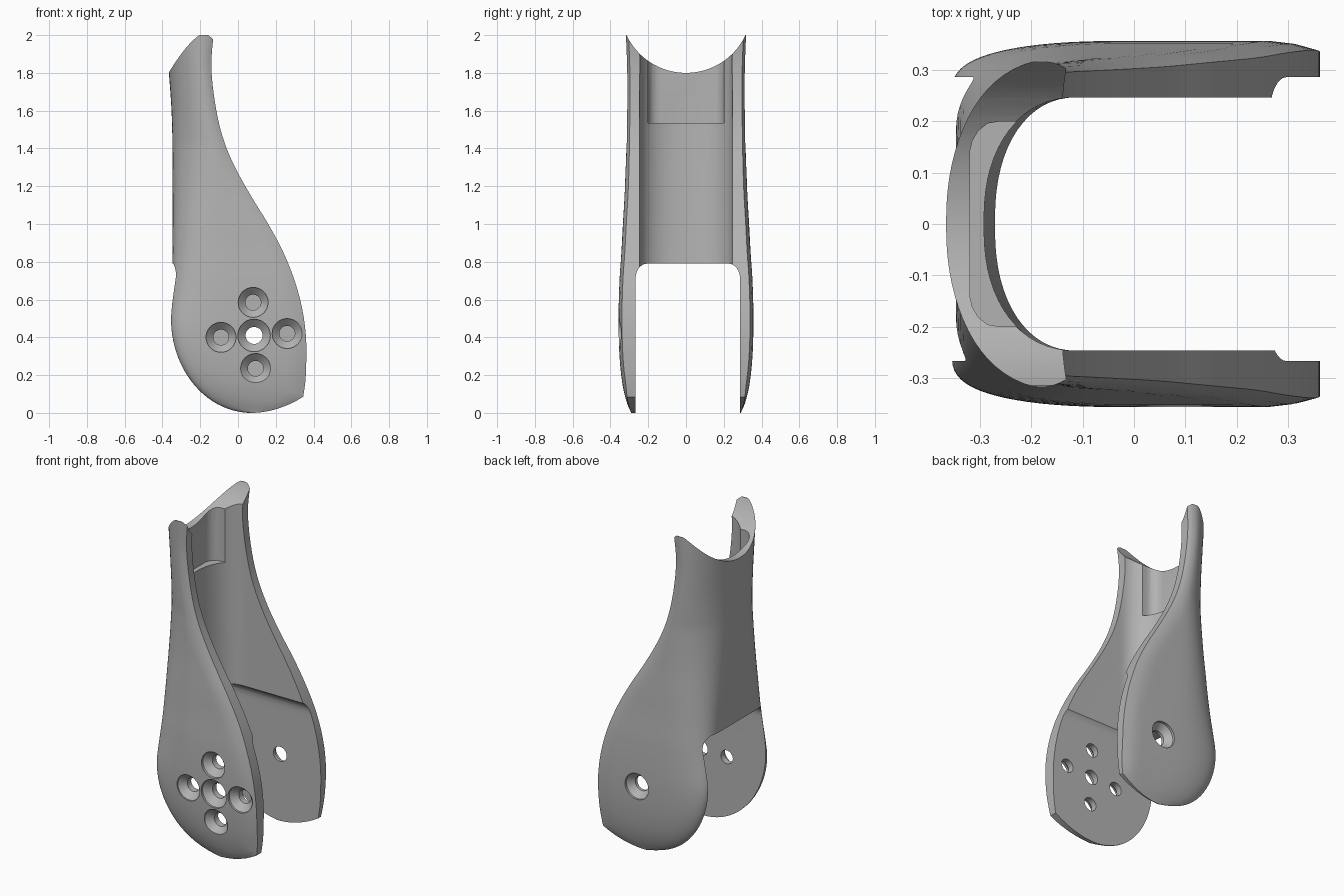
import bpy, bmesh, math
from mathutils import Vector

if "Cube" in bpy.data.objects:
    bpy.data.objects.remove(bpy.data.objects["Cube"])

grey = bpy.data.materials.new("plain grey")
grey.diffuse_color = (0.45, 0.45, 0.45, 1)
grey.use_nodes = True
grey.node_tree.nodes["Principled BSDF"].inputs["Base Color"].default_value = grey.diffuse_color


def interp(keys, z):
    """Smooth (Hermite) interpolation of a list of (z, value) pairs."""
    if z <= keys[0][0]:
        return keys[0][1]
    if z >= keys[-1][0]:
        return keys[-1][1]

    def slope(i):
        a, b = keys[max(i - 1, 0)], keys[min(i + 1, len(keys) - 1)]
        return (b[1] - a[1]) / (b[0] - a[0])

    for i in range(len(keys) - 1):
        (z0, v0), (z1, v1) = keys[i], keys[i + 1]
        if z <= z1:
            h = z1 - z0
            t = (z - z0) / h
            return ((2*t**3 - 3*t*t + 1) * v0 + (t**3 - 2*t*t + t) * h * slope(i)
                    + (3*t*t - 2*t**3) * v1 + (t**3 - t*t) * h * slope(i + 1))


def loft(name, rings):
    """Closed solid through rings of equal point count."""
    bm = bmesh.new()
    vs = [[bm.verts.new(p) for p in r] for r in rings]
    n = len(rings[0])
    for a, b in zip(vs, vs[1:]):
        for i in range(n):
            j = (i + 1) % n
            bm.faces.new((a[i], a[j], b[j], b[i]))
    bm.faces.new(vs[0][::-1])
    bm.faces.new(vs[-1])
    bmesh.ops.recalc_face_normals(bm, faces=bm.faces)
    me = bpy.data.meshes.new(name)
    bm.to_mesh(me)
    bm.free()
    ob = bpy.data.objects.new(name, me)
    bpy.context.collection.objects.link(ob)
    me.materials.append(grey)
    return ob


def corner(x0, y0, rx, ry, n, steps):
    """Superellipse quarter from (x0, y0) to (x0 + rx, y0 + ry)."""
    out = []
    for i in range(steps + 1):
        t = math.pi / 2 * i / steps
        c, s = max(math.cos(t), 0), math.sin(t)
        out.append((x0 + rx * (1 - c ** (2 / n)), y0 + ry * s ** (2 / n)))
    return out


def mirrored(half):
    return half + [(x, -y) for x, y in reversed(half)]


# Shape tables over height
BACK = [(.5, -.355), (.8, -.347), (1.4, -.347), (1.6, -.352), (1.8, -.366), (2, -.385)]
FRONT = [(.085, .345), (.16, .356), (.25, .361), (.4, .36), (.55, .34), (.7, .30),
         (.85, .24), (1, .16), (1.13, .08), (1.27, 0), (1.4, -.06), (1.53, -.10),
         (1.7, -.13), (1.85, -.141), (2, -.13)]
WIDE = [(0, .29), (.05, .312), (.15, .336), (.3, .352), (.5, .357), (.7, .352),
        (.85, .342), (1, .334), (1.2, .323), (1.5, .316), (1.8, .315), (2, .322)]
FLAT = [(0, .265), (.45, .265), (.8, .17), (1.2, .09), (1.8, .01), (2, .01)]
ROUND = [(0, .3), (.5, .35), (.8, .3), (1.4, .25), (2, .235)]
POWER = [(0, 2.5), (.8, 2.5), (1.4, 2.1), (2, 2)]


def body_ring(z):
    if z < .5:
        xl = .07 - .425 * math.sqrt(1 - ((.5 - z) / .5) ** 2)
    else:
        xl = interp(BACK, z)
    xr = .07 + .275 * math.sqrt(z / .085) if z < .085 else interp(FRONT, z)
    w, yw, yf = xr - xl, interp(WIDE, z), interp(FLAT, z)
    rx = min(interp(ROUND, z), .9 * w)
    half = corner(xl, yf, rx, yw - yf, interp(POWER, z), 18)
    half += [(xl + rx + (w - rx) * i / 8, yw) for i in range(1, 9)]
    # soften the front edge
    e = min(.1, .3 * w)
    drop = .018 * min(1, z / .15)
    half = [(x, y - drop * max(0, (x - xr + e) / e) ** 2) for x, y in half]
    return [(x, y, z) for x, y in mirrored(half)]


# Outer body
heights = [.0005, .004, .012, .025, .045, .065, .085, .11, .14, .17]
heights += [.2 + 1.8 * i / 60 for i in range(61)]
body = loft("ankle_shell", [body_ring(z) for z in heights])

cutters = []

# Upper channel, slightly deeper towards the top
rings = []
for z, xl in ((.76, -.27), (1.5, -.292), (2.2, -.297)):
    half = corner(xl, .01, -.11 - xl, .237, 2.2, 16) + [(.7, .247)]
    rings.append([(x, y, z) for x, y in mirrored(half)])
cutters.append(loft("channel_cutter", rings))

# Shallow pocket near the top of the back wall
half = [(-.32, .14), (-.315, .162), (-.303, .182), (-.285, .196), (-.26, .2), (-.1, .2)]
cutters.append(loft("pocket_cutter",
                    [[(x, y, z) for x, y in mirrored(half)] for z in (1.535, 2.2)]))

# Lower slot between the two cheeks, round upper corners
prof = [(-.267, -.2), (.286, -.2)]
for cy, a0 in ((.226, 0), (-.207, 90)):
    for i in range(9):
        a = math.radians(a0 + 90 * i / 8)
        prof.append((cy + .06 * math.cos(a), .71 + .08 * math.sin(a)))
cutters.append(loft("slot_cutter", [[(x, y, z) for y, z in prof] for x in (-.7, .7)]))

# Round saddle cut at the top
arc = [(.348 * math.cos(2 * math.pi * i / 96), 2.148 + .348 * math.sin(2 * math.pi * i / 96))
       for i in range(96)]
cutters.append(loft("saddle_cutter", [[(x, y, z) for y, z in arc] for x in (-.7, .7)]))


# Countersunk screw holes
def screw_hole(x, z, side, r_out, r_in):
    steps = ((.45, r_out), (.342, r_out), (.305, r_in), (.2, r_in))
    rings = [[(x + r * math.cos(2 * math.pi * i / 40), side * y,
               z + r * math.sin(2 * math.pi * i / 40)) for i in range(40)] for y, r in steps]
    cutters.append(loft("screw_hole_cutter", rings))


screw_hole(.085, .41, -1, .086, .045)
screw_hole(.085, .41, 1, .08, .045)
for x, z in ((.08, .585), (-.09, .40), (.26, .42), (.093, .235)):
    screw_hole(x, z, -1, .079, .041)

# Apply all cuts
bpy.ops.object.select_all(action='DESELECT')
bpy.context.view_layer.objects.active = body
body.select_set(True)
for c in cutters:
    c.hide_render = True
    m = body.modifiers.new("cut", 'BOOLEAN')
    m.operation, m.solver, m.object = 'DIFFERENCE', 'EXACT', c
    bpy.ops.object.modifier_apply(modifier=m.name)
    bpy.data.objects.remove(c)

bpy.ops.object.shade_smooth_by_angle(angle=math.radians(30))
